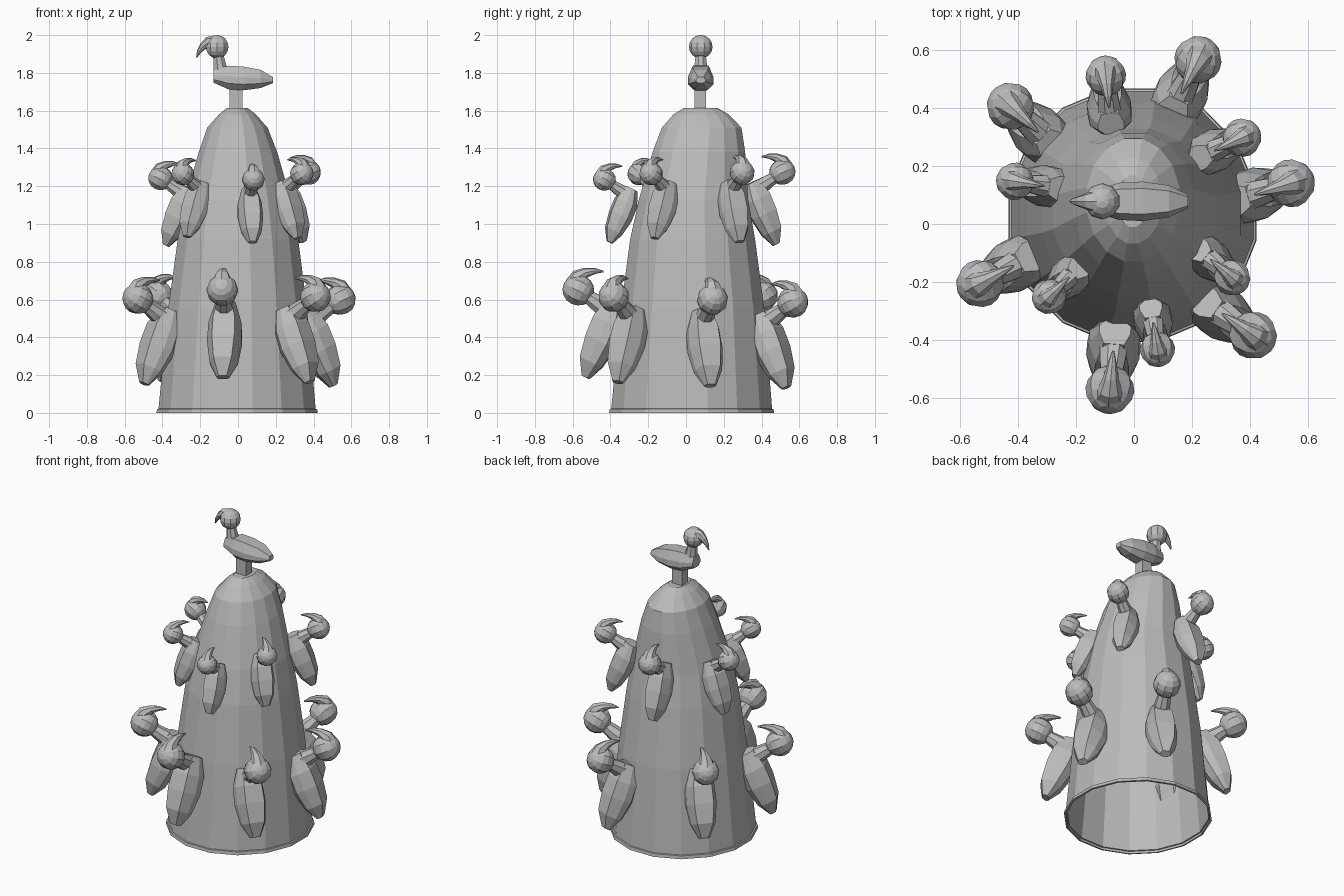
import bpy, bmesh, math
from mathutils import Matrix, Vector

if "Cube" in bpy.data.objects:
    bpy.data.objects.remove(bpy.data.objects["Cube"])

grey = bpy.data.materials.new("stone grey")
grey.diffuse_color = (0.5, 0.5, 0.5, 1)
grey.use_nodes = True
grey.node_tree.nodes["Principled BSDF"].inputs["Base Color"].default_value = grey.diffuse_color


def finish(bm, name):
    bmesh.ops.recalc_face_normals(bm, faces=bm.faces)
    me = bpy.data.meshes.new(name)
    bm.to_mesh(me)
    bm.free()
    me.materials.append(grey)
    ob = bpy.data.objects.new(name, me)
    bpy.context.collection.objects.link(ob)
    return ob


def loft(bm, rings, cap_start=True, cap_end=True):
    loops = [[bm.verts.new(p) for p in r] for r in rings]
    n = len(loops[0])
    for a, b in zip(loops, loops[1:]):
        for i in range(n):
            j = (i + 1) % n
            bm.faces.new((a[i], a[j], b[j], b[i]))
    if cap_start:
        bm.faces.new(loops[0][::-1])
    if cap_end:
        bm.faces.new(loops[-1])


def ellipse(z, cx, cy, rx, ry, n):
    return [(cx + rx * math.cos(2 * math.pi * (i + .5) / n),
             cy + ry * math.sin(2 * math.pi * (i + .5) / n), z) for i in range(n)]


# Hollow leaning mound, open underneath, with a small rim at the foot
mound = [(0, -.005, .03, .435, .445), (.02, -.005, .03, .432, .442),
         (.022, -.005, .03, .424, .434), (.55, -.002, .035, .375, .387),
         (.92, 0, .035, .325, .337), (1.13, 0, .04, .285, .295),
         (1.38, 0, .068, .212, .25), (1.51, -.003, .083, .163, .215),
         (1.58, -.003, .08, .10, .15), (1.615, -.004, .078, .055, .09)]
bm = bmesh.new()
loft(bm, [ellipse(*m, 16) for m in mound], cap_start=False)
body = finish(bm, "mound_shell")
mod = body.modifiers.new("thickness", 'SOLIDIFY')
mod.thickness = 0.012
mod.offset = -1


# Bird in its own frame: x forward, y sideways, z up, head centre at origin
def bird(name, matrix):
    bm = bmesh.new()
    # folded body, octagonal sections: x, bottom, top, half width
    rings = []
    for x, lo, hi, w in [(.02, -.19, -.12, .04), (-.06, -.225, -.10, .064),
                         (-.14, -.23, -.105, .068), (-.23, -.218, -.122, .055),
                         (-.295, -.192, -.160, .024)]:
        h = hi - lo
        half = [(.5, 0), (1, .25), (1, .55), (.65, 1)]
        pts = [(x, w * k, lo + h * t) for k, t in half]
        pts += [(x, -w * k, lo + h * t) for k, t in reversed(half)]
        rings.append(pts)
    loft(bm, rings)
    # neck
    neck = []
    for c, z, rx, ry in [(-.02, -.16, .042, .042), (-.015, -.10, .037, .036),
                         (-.005, -.03, .026, .028)]:
        neck.append([(p[0], p[1], z) for p in ellipse(z, c, 0, rx, ry, 8)])
    loft(bm, neck)
    # head
    bmesh.ops.create_uvsphere(bm, u_segments=10, v_segments=8, radius=.0625)
    # hooked beak: x, z, radius, lean of the section
    beak = []
    for x, z, r, lean in [(.01, .015, .046, 10), (.045, .022, .032, 25), (.075, .003, .02, 42),
                          (.096, -.025, .012, 60), (.109, -.057, .003, 75)]:
        a = math.radians(lean)
        beak.append([(x + r * math.sin(t) * math.sin(a), r * math.cos(t),
                      z + r * math.sin(t) * math.cos(a))
                     for t in [2 * math.pi * i / 8 for i in range(8)]])
    loft(bm, beak)
    ob = finish(bm, name)
    ob.data.transform(matrix)
    return ob


def frame(pos, forward, up, s):
    side = up.cross(forward)
    m = Matrix((forward * s, side * s, up * s)).transposed().to_4x4()
    m.translation = Vector(pos)
    return m


# Perched bird and its post
bird("top_bird", frame((-.11, .078, 1.938), Vector((-1, 0, 0)), Vector((0, 0, 1)), 1))
bm = bmesh.new()
bmesh.ops.create_cube(bm, size=1, matrix=Matrix.Translation((-.01, .076, 1.66))
                      @ Matrix.Diagonal((.07, .062, .17, 1)))
finish(bm, "top_post")

# Clinging birds: head x, y, z, facing angle, scale
lower = [(-.083, -.57, .65, -95, 1.35), (.41, -.383, .615, -35, 1.32),
         (.54, .14, .60, 17, 1.33), (.22, .565, .585, 64, 1.32),
         (-.425, .405, .62, 137, 1.32), (-.53, -.205, .605, 208, 1.32)]
upper = [(-.097, .51, 1.275, 96, 1.12), (-.292, -.25, 1.265, 224, .97),
         (.081, -.432, 1.235, -81, .97), (.338, -.185, 1.267, -40, 1.0),
         (.372, .297, 1.272, 25, 1.07), (-.41, .147, 1.242, 171, 1.04)]
tilt = math.radians(26)
for label, row in (("lower", lower), ("upper", upper)):
    for i, (x, y, z, ang, s) in enumerate(row):
        a = math.radians(ang)
        out = Vector((math.cos(a), math.sin(a), 0))
        zed = Vector((0, 0, 1))
        fwd = zed * math.cos(tilt) - out * math.sin(tilt)
        top = out * math.cos(tilt) + zed * math.sin(tilt)
        bird(f"{label}_bird_{i + 1}", frame((x, y, z), fwd, top, s))
